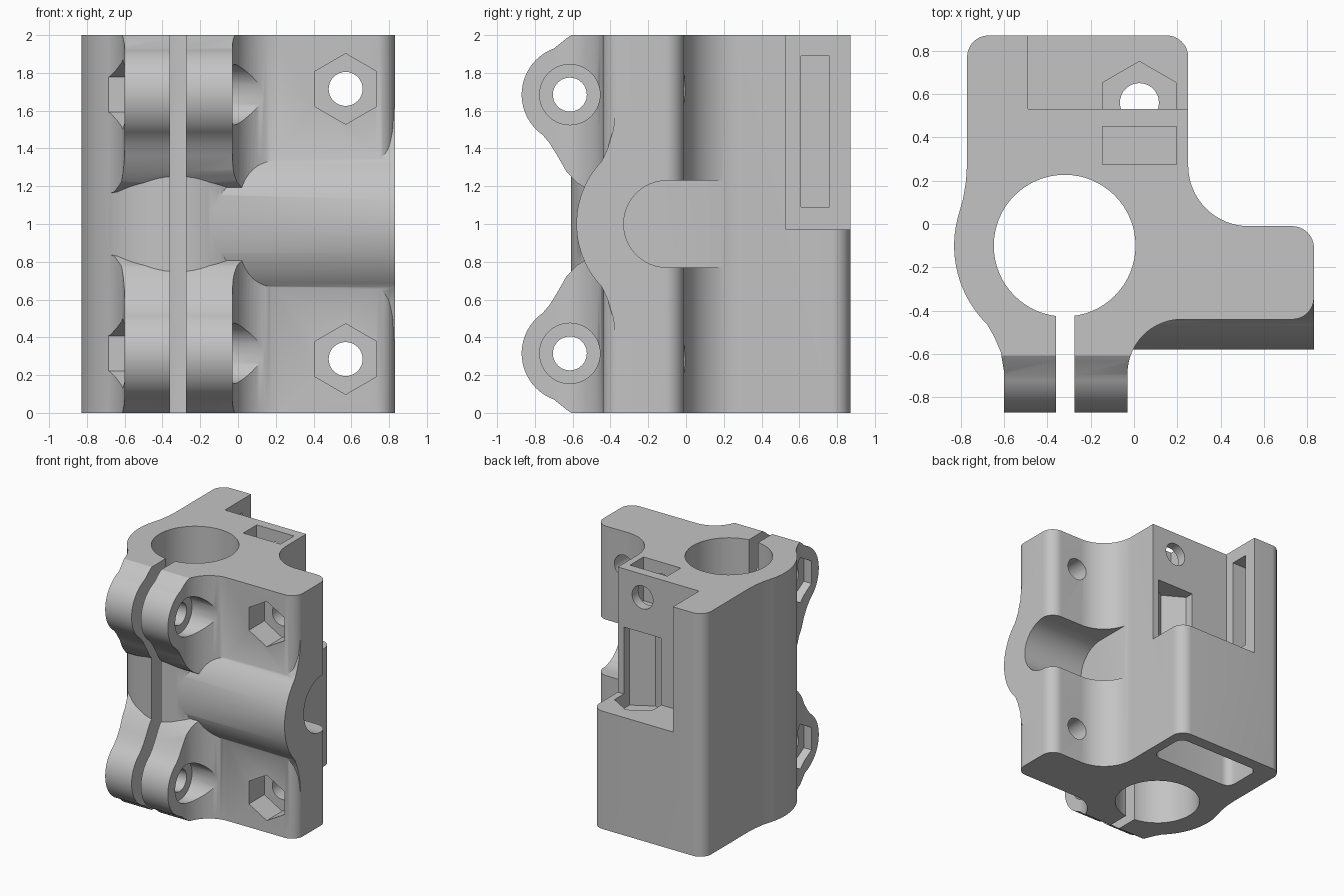
import bpy, bmesh
from math import sin, cos, radians, pi

if "Cube" in bpy.data.objects:
    bpy.data.objects.remove(bpy.data.objects["Cube"])

grey = bpy.data.materials.new("plain_grey")
grey.use_nodes = True
tone = (0.55, 0.55, 0.55, 1)
grey.diffuse_color = tone
grey.node_tree.nodes["Principled BSDF"].inputs["Base Color"].default_value = tone


def arc(cx, cy, r, a0, a1, n=12):
    angles = [radians(a0 + (a1 - a0) * i / n) for i in range(n + 1)]
    return [(cx + r * cos(a), cy + r * sin(a)) for a in angles]


def circle(cx, cy, r, n=48):
    return [(cx + r * cos(2 * pi * i / n), cy + r * sin(2 * pi * i / n)) for i in range(n)]


def hexagon(cx, cy, r):
    """Hexagon with a corner pointing up"""
    return arc(cx, cy, r, 30, 330, 5)


def rect(u0, u1, v0, v1):
    return [(u0, v0), (u1, v0), (u1, v1), (u0, v1)]


def prism(name, outline, axis, lo, hi):
    """Extrude a 2D outline along the named axis"""
    place = {"x": lambda u, v, w: (w, u, v),
             "y": lambda u, v, w: (u, w, v),
             "z": lambda u, v, w: (u, v, w)}[axis]
    bm = bmesh.new()
    face = bm.faces.new([bm.verts.new(place(u, v, lo)) for u, v in outline])
    grown = bmesh.ops.extrude_face_region(bm, geom=[face])["geom"]
    step = place(0, 0, hi - lo)
    bmesh.ops.translate(bm, vec=step, verts=[g for g in grown if isinstance(g, bmesh.types.BMVert)])
    bmesh.ops.recalc_face_normals(bm, faces=bm.faces)
    mesh = bpy.data.meshes.new(name)
    bm.to_mesh(mesh)
    bm.free()
    mesh.materials.append(grey)
    obj = bpy.data.objects.new(name, mesh)
    bpy.context.collection.objects.link(obj)
    return obj


def combine(target, other, operation="DIFFERENCE"):
    mod = target.modifiers.new("combine", "BOOLEAN")
    mod.operation, mod.solver, mod.object = operation, "EXACT", other
    bpy.context.view_layer.objects.active = target
    bpy.ops.object.modifier_apply(modifier=mod.name)
    bpy.data.objects.remove(other)


def cut(outline, axis, lo, hi):
    combine(body, prism("cutter", outline, axis, lo, hi))


def mirrored(points):
    """Repeat a side profile below mid height"""
    return points + [(y, 2 - z) for y, z in reversed(points) if z != 1]


# Main block: bearing barrel, rear box and side plate
cx, cy = -0.32, -0.10
outline = (arc(0.73, -0.34, 0.1, -90, 0) + arc(0.73, -0.11, 0.1, 0, 90)
           + arc(0.53, 0.27, 0.28, 270, 180, 16)
           + arc(0.15, 0.77, 0.1, 0, 90) + arc(-0.67, 0.77, 0.1, 90, 180)
           + [(-0.77, 0.28), (-0.775, 0.2), (-0.79, 0.11)]
           + arc(cx, cy, 0.51, 165, 318, 36))
body = prism("clamp_body", outline, "z", 0, 2)

# Horizontal swelling around the cross rod
swell = mirrored([(-0.2, 1.62), (-0.37, 1.62), (-0.385, 1.5), (-0.415, 1.4)]
                 + arc(-0.1, 1, 0.48, 136, 180, 14))
combine(body, prism("rod_swelling", swell, "x", -0.15, 0.83), "UNION")

# Clamp ears: plan shape trimmed by the lobed side profile
plan = ([(-0.6, -0.9), (-0.03, -0.9)] + arc(0.22, -0.69, 0.25, 180, 90, 16)
        + [(0.22, -0.3), (-0.66, -0.38), (-0.685, -0.45), (-0.645, -0.52),
           (-0.615, -0.59), (-0.6, -0.68)])
ears = prism("clamp_ears", plan, "z", 0, 2)
lobes = mirrored([(-0.2, 2.03), (-0.56, 2.03), (-0.63, 1.985)]
                 + arc(-0.61, 1.685, 0.26, 110, 235, 24)
                 + [(-0.72, 1.425), (-0.68, 1.36), (-0.635, 1.28), (-0.58, 1.22),
                    (-0.5, 1.17), (-0.4, 1.15), (-0.2, 1.14)])
combine(ears, prism("lobes", lobes, "x", -1, 1), "INTERSECT")
combine(body, ears, "UNION")

# Bearing bore and clamping slit
cut(circle(cx, cy, 0.327, 64), "z", -0.1, 2.1)
cut(rect(-0.36, -0.275, -1, -0.3), "z", -0.1, 2.1)

# Rod channel, open to the back of the side plate
cut(arc(-0.1, 1, 0.23, 90, 270, 24) + [(0.4, 0.77), (0.4, 1.23)], "x", 0.26, 1)

for low in (False, True):
    # Clamp bolts: hole, nut pocket and head recess
    z = 0.315 if low else 1.685
    cut(circle(-0.615, z, 0.09, 32), "x", -0.7, 0.05)
    cut(hexagon(-0.615, z, 0.185), "x", -1, -0.53)
    cut(circle(-0.615, z, 0.16, 40), "x", -0.1, 0.4)
    # Plate bolts: hole and nut pocket
    z = 0.285 if low else 1.715
    cut(circle(0.57, z, 0.09, 32), "y", -0.7, 0.3)
    cut(hexagon(0.57, z, 0.187), "y", -0.7, -0.24)

# Rear notch with a blind slot in its side wall
cut(rect(-0.49, 0.5, 0.53, 1), "z", 0.97, 2.1)
cut(rect(0.61, 0.76, 1.09, 1.89), "x", -0.66, -0.4)

# Vertical nut trap and the cavity under it
cut(hexagon(0.025, 0.554, 0.196), "z", 0.85, 1.52)
cut(circle(0.025, 0.56, 0.09, 32), "z", 0.5, 1)
cavity = (arc(0.1, 0.7, 0.07, 0, 90, 6) + arc(-0.53, 0.7, 0.07, 90, 180, 6)
          + arc(-0.53, 0.5, 0.07, 180, 270, 6) + arc(0.1, 0.5, 0.07, 270, 360, 6))
cut(cavity, "z", -0.1, 0.7)

# Top nut slot and the tension bolt hole through the wall
cut(rect(-0.145, 0.195, 0.275, 0.45), "z", 1.64, 2.1)
cut(circle(0.025, 1.81, 0.095, 32), "y", 0.25, 0.6)

# Smooth curved walls, keep edges crisp
bpy.ops.object.select_all(action="DESELECT")
body.select_set(True)
bpy.context.view_layer.objects.active = body
bpy.ops.object.shade_smooth_by_angle(angle=radians(30))
